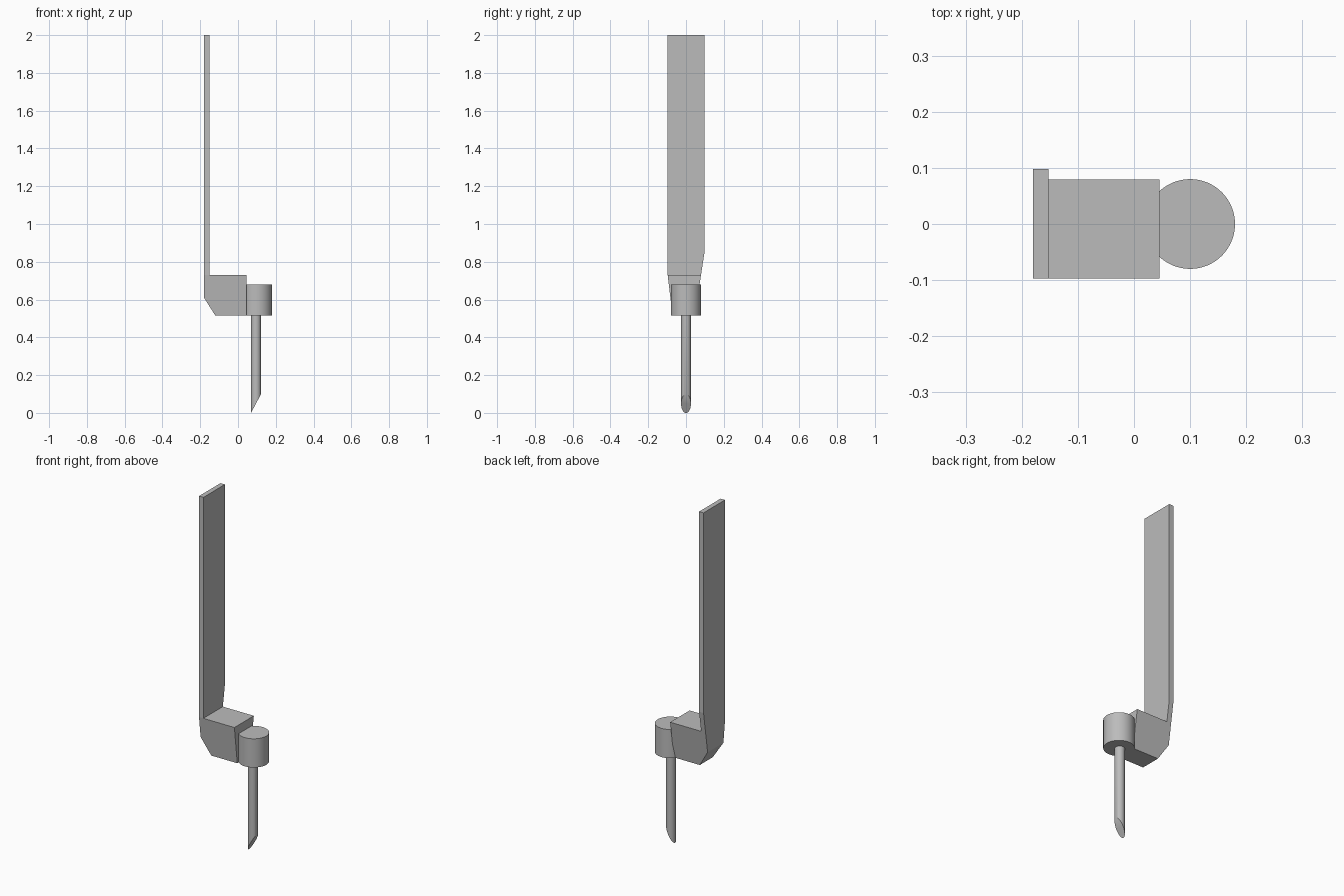
import bpy
import bmesh
from mathutils import Vector

cube = bpy.data.objects.get("Cube")
if cube:
    bpy.data.objects.remove(cube, do_unlink=True)

grey = bpy.data.materials.new("metal grey")
grey.use_nodes = True
grey.diffuse_color = (0.5, 0.5, 0.5, 1)
grey.node_tree.nodes["Principled BSDF"].inputs["Base Color"].default_value = (0.5, 0.5, 0.5, 1)


def add_object(name, bm, smooth=False):
    bmesh.ops.recalc_face_normals(bm, faces=bm.faces)
    mesh = bpy.data.meshes.new(name)
    bm.to_mesh(mesh)
    bm.free()
    mesh.materials.append(grey)
    obj = bpy.data.objects.new(name, mesh)
    bpy.context.collection.objects.link(obj)
    if smooth:
        bpy.ops.object.select_all(action="DESELECT")
        obj.select_set(True)
        bpy.context.view_layer.objects.active = obj
        bpy.ops.object.shade_smooth_by_angle(angle=0.6)
    return obj


def cylinder(x, radius, bottom, top):
    bm = bmesh.new()
    bmesh.ops.create_cone(bm, cap_ends=True, segments=64, radius1=radius,
                          radius2=radius, depth=top - bottom)
    bmesh.ops.translate(bm, verts=bm.verts, vec=(x, 0, (top + bottom) / 2))
    return bm


# Shank with foot block: L-shaped side profile, extruded front to back
FRONT, BACK, STEP, BEND, BASE = -0.097, 0.098, 0.73, 0.85, 0.515
profile = [(-0.18, 2), (-0.18, 0.61), (-0.12, BASE), (0.045, BASE),
           (0.045, STEP), (-0.152, STEP), (-0.152, 2)]
bm = bmesh.new()
face = bm.faces.new([bm.verts.new((x, FRONT, z)) for x, z in profile])
extruded = bmesh.ops.extrude_face_region(bm, geom=[face])["geom"]
bmesh.ops.translate(bm, vec=(0, BACK - FRONT, 0),
                    verts=[v for v in extruded if isinstance(v, bmesh.types.BMVert)])
for z in (BEND, STEP):
    bmesh.ops.bisect_plane(bm, geom=bm.verts[:] + bm.edges[:] + bm.faces[:],
                           plane_co=(0, 0, z), plane_no=(0, 0, 1), dist=1e-5)

# Both sides lean inward towards the bottom
for v in bm.verts:
    if v.co.y < 0:
        v.co.y += max(0, STEP - v.co.z) * 0.12
    else:
        v.co.y -= max(0, BEND - v.co.z) * 0.155
add_object("shank_and_foot", bm)

# Round collar on the end of the foot
add_object("collar", cylinder(0.1, 0.08, BASE, 0.68), smooth=True)

# Thin rod with an obliquely cut tip
bm = cylinder(0.095, 0.026, 0, BASE + 0.02)
for v in bm.verts:
    if v.co.z < 0.1:
        v.co.z = (v.co.x - 0.069) / 0.052 * 0.098
add_object("pointed_rod", bm, smooth=True)
